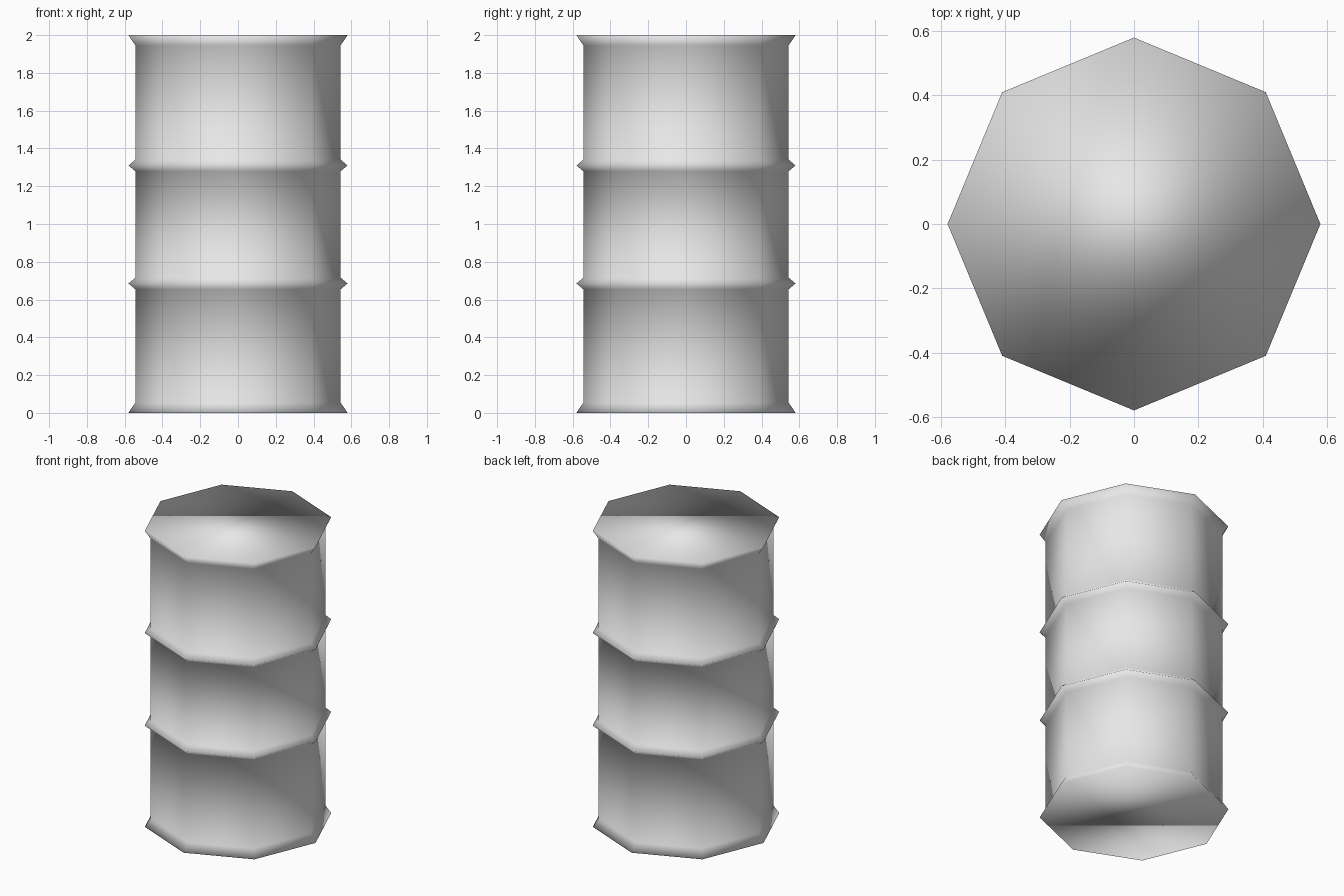
import bpy, bmesh, math

if "Cube" in bpy.data.objects:
    bpy.data.objects.remove(bpy.data.objects["Cube"])

SIDES = 8
BODY, RIM = 0.543, 0.58

# Barrel profile from bottom to top: (radius, height)
profile = [(RIM, 0.0), (BODY, 0.055)]
for z in (0.685, 1.31):                      # two raised hoops
    profile += [(BODY, z - 0.031), (RIM, z), (BODY, z + 0.031)]
profile += [(BODY, 1.945), (RIM, 2.0)]

# Stack eight-sided rings, bridge them and close both ends
bm = bmesh.new()
rings = []
for r, z in profile:
    rings.append([bm.verts.new((r * math.cos(a), r * math.sin(a), z))
                  for a in (math.tau * i / SIDES for i in range(SIDES))])
for low, high in zip(rings, rings[1:]):
    for i in range(SIDES):
        j = (i + 1) % SIDES
        bm.faces.new((low[i], low[j], high[j], high[i]))
bm.faces.new(rings[0][::-1])                 # bottom cap
bm.faces.new(rings[-1])                      # top cap
for f in bm.faces:
    f.smooth = True                          # soft shading all over, caps included

mesh = bpy.data.meshes.new("barrel")
bm.to_mesh(mesh)
bm.free()

grey = bpy.data.materials.new("light grey")
grey.diffuse_color = (0.8, 0.8, 0.8, 1)
grey.use_nodes = True
grey.node_tree.nodes["Principled BSDF"].inputs["Base Color"].default_value = grey.diffuse_color
mesh.materials.append(grey)
barrel = bpy.data.objects.new("barrel", mesh)
bpy.context.collection.objects.link(barrel)
